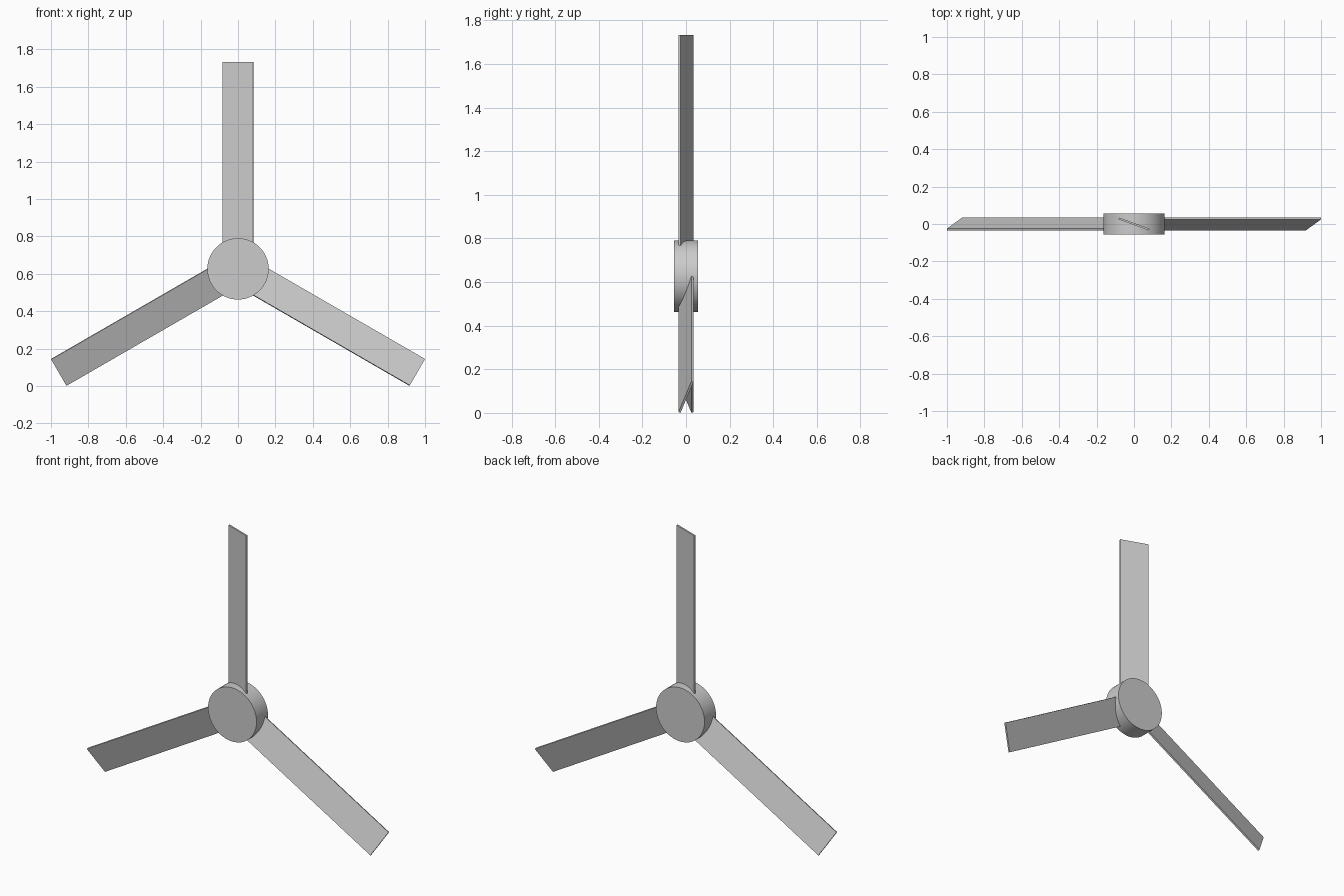
import bpy, math
from mathutils import Matrix, Vector

cube = bpy.data.objects.get("Cube")
if cube:
    bpy.data.objects.remove(cube, do_unlink=True)

CENTRE = Vector((0, 0, 0.626))
HUB_RADIUS, HUB_DEPTH = 0.164, 0.11
BLADE_WIDTH, BLADE_THICK = 0.173, 0.01
ROOT, TIP = 0.05, 1.107
PITCH = math.radians(-20)

# Single grey finish
grey = bpy.data.materials.new("light_grey")
grey.use_nodes = True
grey.diffuse_color = (0.6, 0.6, 0.6, 1)
grey.node_tree.nodes["Principled BSDF"].inputs["Base Color"].default_value = (0.6, 0.6, 0.6, 1)

# Hub: a short disc with its axis front to back
bpy.ops.mesh.primitive_cylinder_add(vertices=64, radius=HUB_RADIUS, depth=HUB_DEPTH,
                                    location=CENTRE, rotation=(math.pi / 2, 0, 0))
hub = bpy.context.object
hub.name = "hub"
hub.data.materials.append(grey)
bpy.ops.object.shade_smooth_by_angle(angle=math.radians(30))


def add_blade(name, angle):
    """Flat pitched blade, built upright and then swung around the hub axis."""
    bpy.ops.mesh.primitive_cube_add(size=1)
    blade = bpy.context.object
    blade.name = name
    shape = Matrix.Diagonal((BLADE_WIDTH, BLADE_THICK, TIP - ROOT, 1))
    lift = Matrix.Translation((0, 0, (ROOT + TIP) / 2))
    blade.data.transform(Matrix.Rotation(PITCH, 4, 'Z') @ lift @ shape)
    blade.data.materials.append(grey)
    blade.location = CENTRE
    blade.rotation_euler = (0, angle, 0)


# Three evenly spaced blades
for i, side in enumerate(("top", "left", "right")):
    add_blade("blade_" + side, i * math.tau / 3)
